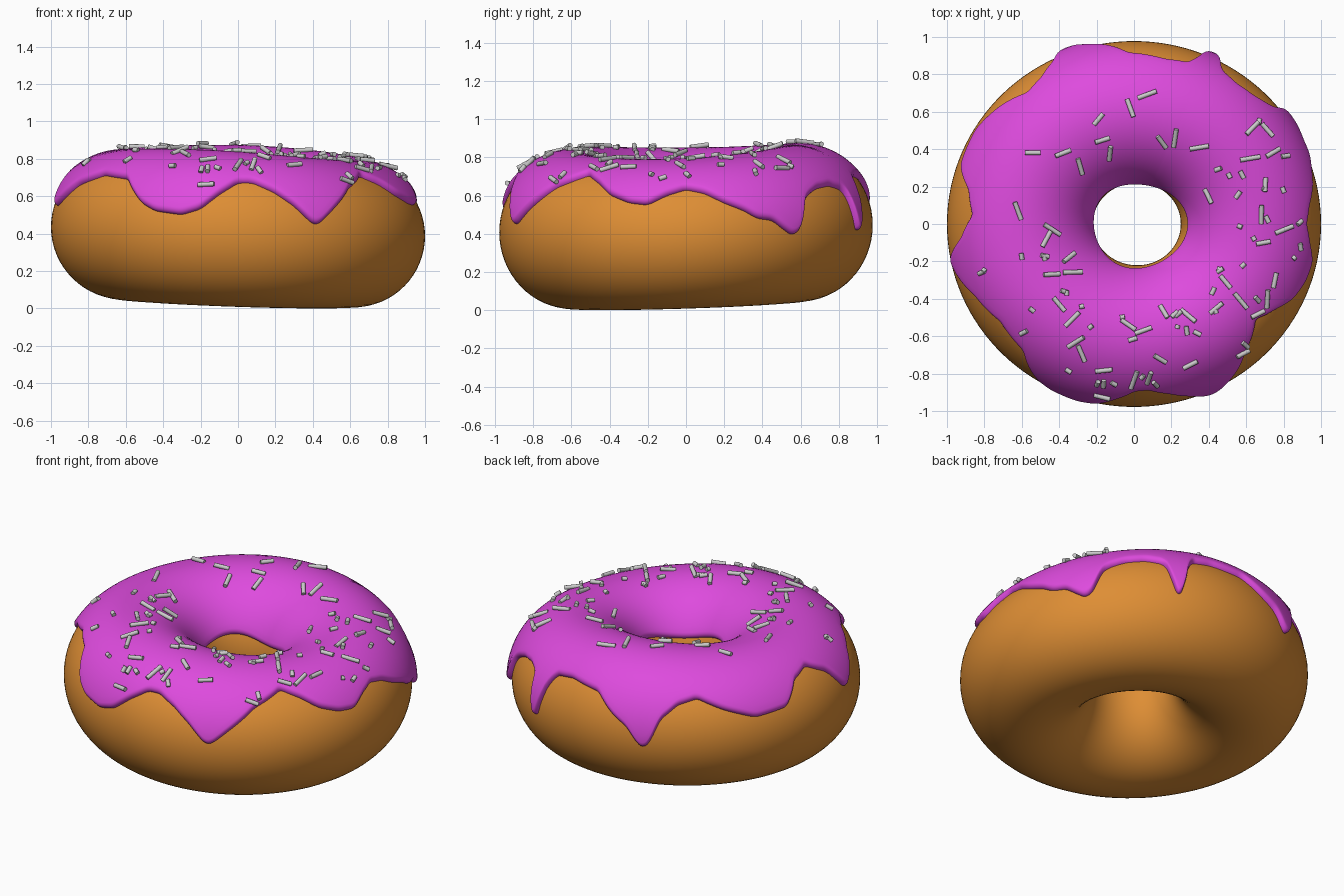
import bpy, bmesh, random
from math import sin, cos, pi, radians, degrees, asin, acos, atan2, hypot, exp
from mathutils import Vector, Matrix

if "Cube" in bpy.data.objects:
    bpy.data.objects.remove(bpy.data.objects["Cube"])

random.seed(4)


def section(t):
    """Ring cross-section at angle t: centre radius, half width, centre z, half height."""
    s2 = sin(t) ** 2
    outer = 1.0 - 0.022 * s2
    inner = 0.235 - 0.015 * s2 + 0.015 * cos(t)
    top = 0.81 - 0.028 * cos(t) + 0.018 * sin(t) - 0.0175 * cos(2 * (t - radians(-12)))
    low = 0.0285 - 0.02 * cos(t) + 0.02 * sin(t)
    return (outer + inner) / 2, (outer - inner) / 2, (top + low) / 2, (top - low) / 2


def ring_point(t, p, off=0.0):
    """Point on the ring: t around the hole, p around the tube (0 = outside, pi/2 = top)."""
    rc, a, zc, b = section(t)
    r = rc + (a + off) * cos(p)
    return Vector((r * cos(t), r * sin(t), zc + (b + off) * sin(p)))


def finish(name, bm, color=None, angle=60):
    bmesh.ops.recalc_face_normals(bm, faces=bm.faces)
    me = bpy.data.meshes.new(name)
    bm.to_mesh(me)
    bm.free()
    ob = bpy.data.objects.new(name, me)
    bpy.context.collection.objects.link(ob)
    if color:
        mat = bpy.data.materials.new(name + "_material")
        mat.diffuse_color = color
        mat.use_nodes = True
        mat.node_tree.nodes["Principled BSDF"].inputs["Base Color"].default_value = mat.diffuse_color
        me.materials.append(mat)
    bpy.ops.object.select_all(action='DESELECT')
    ob.select_set(True)
    bpy.context.view_layer.objects.active = ob
    bpy.ops.object.shade_smooth_by_angle(angle=radians(angle))
    return ob


def loft(rings):
    """Join a closed series of closed rings into a torus-like skin."""
    bm = bmesh.new()
    vs = [[bm.verts.new(c) for c in ring] for ring in rings]
    n, m = len(vs), len(vs[0])
    for i in range(n):
        for j in range(m):
            bm.faces.new((vs[i][j], vs[(i + 1) % n][j],
                          vs[(i + 1) % n][(j + 1) % m], vs[i][(j + 1) % m]))
    return bm


# Dough ring
finish("dough", loft([[ring_point(2 * pi * i / 128, 2 * pi * j / 64) for j in range(64)]
                      for i in range(128)]), (0.73, 0.27, 0.035, 1))

# Height of the dripping icing edge around the ring: (angle in degrees, z)
EDGE = [(0, .63), (6, .61), (12, .56), (18, .52), (22, .48), (27, .47), (31, .42), (34, .39),
        (37, .43), (39, .56), (42, .60), (47, .635), (54, .65), (60, .63), (62.3, .57),
        (63.3, .43), (65, .41), (66.8, .43), (67.8, .57), (71, .68), (79, .70), (92, .68),
        (99, .59), (105, .53), (109, .44), (111, .42), (113, .46), (116, .59), (122, .67),
        (129, .70), (138, .64), (149, .58), (161, .595), (168, .70), (177, .735), (185, .67),
        (191, .54), (195, .57), (204, .66), (216, .71), (229, .69), (238, .56), (243, .52),
        (252, .50), (258, .53), (264, .61), (270, .67), (275, .67), (282, .62), (288, .55),
        (294, .45), (296, .45), (302, .53), (311, .64), (322, .705), (329, .66), (335, .60),
        (342, .56), (348, .55), (354, .60), (360, .63)]


def edge_z(deg):
    deg %= 360
    for (a, za), (b, zb) in zip(EDGE, EDGE[1:]):
        if a <= deg <= b:
            return za + (zb - za) * (deg - a) / (b - a)


def edge_p(t):
    """Tube angle of the outer icing edge, lightly smoothed."""
    z = sum(edge_z(degrees(t) + d) for d in (-1.2, -.6, 0, .6, 1.2)) / 5
    _, _, zc, b = section(t)
    return asin((z - zc) / b)


# Icing: skin over the top with rounded lips, tucked just under the dough surface
THICK = 0.03
icing_rings = []
for i in range(540):
    t = 2 * pi * i / 540
    p0 = edge_p(t)
    zc, b = section(t)[2:]
    p1 = pi - asin((0.56 + 0.02 * sin(3 * t + 1) - zc) / b)
    lip = 0.08
    ring = []
    for k in range(6):
        q = k / 5 * pi / 2
        ring.append((p0 + lip * (1 - cos(q)), THICK * sin(q)))
    for k in range(1, 28):
        ring.append((p0 + lip + (p1 - p0 - 2 * lip) * k / 28, THICK))
    for k in range(5, -1, -1):
        q = k / 5 * pi / 2
        ring.append((p1 - lip * (1 - cos(q)), THICK * sin(q)))
    for k in range(9):
        ring.append((p1 + (p0 - p1) * k / 8, -0.006))
    icing_rings.append([ring_point(t, p, o) for p, o in ring])
finish("icing", loft(icing_rings), (0.73, 0.07, 0.73, 1))

# Sprinkles: long ones at (x, y, heading in degrees), plus tiny scattered bits
LONG = [(-.54, .38, 0), (-.38, .38, 20), (-.19, .56, 50), (.07, .69, 20), (-.02, .62, 110),
        (-.29, .31, 110), (-.17, .45, 15), (.15, .44, 120), (.22, .46, 80), (.35, .41, 10),
        (-.13, .38, 90), (-.62, .07, 110), (-.44, -.03, 150), (-.47, -.08, 60), (-.35, -.18, 35),
        (-.44, -.27, 5), (-.33, -.26, 5), (-.40, -.43, 130), (-.33, -.51, 45), (-.31, -.63, 35),
        (-.03, -.54, 145), (.05, -.57, 20), (.16, -.47, 120), (.29, -.49, 140), (.14, -.72, 145),
        (.30, -.75, 30), (-.16, -.78, 10), (0, -.83, 75), (-.17, -.92, 170), (-.28, -.69, 110),
        (.44, -.45, 40), (.49, -.31, 130), (.57, -.41, 130), (.58, -.69, 10), (.71, -.40, 95),
        (.75, -.30, 80), (.66, -.48, 20), (.69, -.10, 10), (.80, -.03, 20), (.68, .05, 90),
        (.70, .21, 85), (.62, .35, 10), (.74, .38, 30), (.63, .51, 45), (.40, .15, 120),
        (.71, .50, 130), (.08, -.82, 80)]


def add_sprinkle(bm, x, y, heading, length):
    t, r = atan2(y, x), hypot(x, y)
    rc, a, _, _ = section(t)
    p = acos(max(-0.97, min(0.97, (r - rc) / (a + THICK))))
    n = Vector((cos(p) * cos(t), cos(p) * sin(t), sin(p)))
    d = Vector((cos(heading), sin(heading), 0))
    d = (d - n * d.dot(n) + n * random.uniform(-.15, .2)).normalized()
    pos = ring_point(t, p, THICK + 0.008)
    rot = d.to_track_quat('Z', 'Y').to_matrix().to_4x4()
    bmesh.ops.create_cone(bm, cap_ends=True, segments=12, radius1=0.0125, radius2=0.0125,
                          depth=length, matrix=Matrix.Translation(pos) @ rot)


bm = bmesh.new()
for x, y, h in LONG:
    add_sprinkle(bm, x, y, radians(h), random.uniform(.075, .11))
for i in range(45):
    t = radians(random.uniform(-165, 40))
    r = random.uniform(.5, .9)
    add_sprinkle(bm, r * cos(t), r * sin(t), random.uniform(0, pi), random.uniform(.02, .05))
finish("sprinkles", bm, None, 40)
